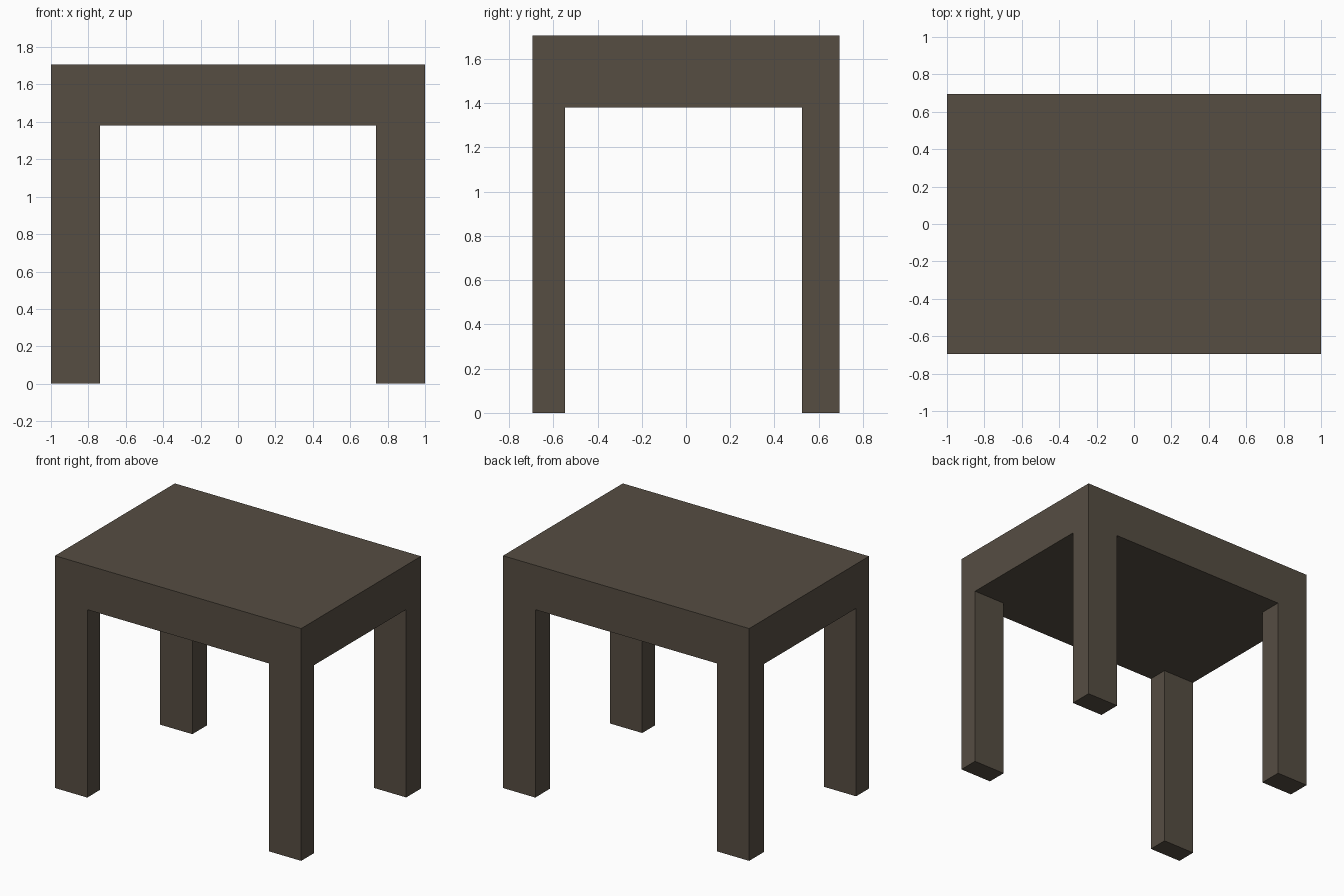
import bpy, bmesh

if "Cube" in bpy.data.objects:
    bpy.data.objects.remove(bpy.data.objects["Cube"])

# Plan divisions: outer edge, leg inner edge, leg inner edge, outer edge
XS = [-1.0, -0.738, 0.738, 1.0]
YS = [-0.695, -0.546, 0.524, 0.695]
Z_UNDER, Z_TOP = 1.38, 1.706

wood = bpy.data.materials.new("dark brown wood")
wood.diffuse_color = (0.093, 0.075, 0.055, 1.0)
wood.use_nodes = True
wood.node_tree.nodes["Principled BSDF"].inputs["Base Color"].default_value = wood.diffuse_color

bm = bmesh.new()

# Underside as a 3 x 3 grid, so the corner cells become legs
grid = [[bm.verts.new((x, y, Z_UNDER)) for y in YS] for x in XS]
cells = {}
for i in range(3):
    for j in range(3):
        cells[i, j] = bm.faces.new((grid[i][j], grid[i][j + 1],
                                    grid[i + 1][j + 1], grid[i + 1][j]))


def extrude_to(faces, z, keep):
    """Extrude faces to height z, optionally keeping the originals."""
    geom = bmesh.ops.extrude_face_region(bm, geom=faces, use_keep_orig=keep)["geom"]
    for v in geom:
        if isinstance(v, bmesh.types.BMVert):
            v.co.z = z
    if not keep:
        bmesh.ops.delete(bm, geom=[f for f in faces if f.is_valid], context="FACES_ONLY")


# Thick table top
extrude_to(list(cells.values()), Z_TOP, True)

# Four legs, flush with the sides of the top
for i in (0, 2):
    for j in (0, 2):
        extrude_to([cells[i, j]], 0.0, False)

# Merge flush faces into clean planes
bmesh.ops.recalc_face_normals(bm, faces=bm.faces[:])
bmesh.ops.dissolve_limit(bm, angle_limit=0.01, verts=bm.verts[:], edges=bm.edges[:])
bmesh.ops.recalc_face_normals(bm, faces=bm.faces[:])

mesh = bpy.data.meshes.new("table")
bm.to_mesh(mesh)
bm.free()
mesh.materials.append(wood)
table = bpy.data.objects.new("table", mesh)
bpy.context.collection.objects.link(table)
